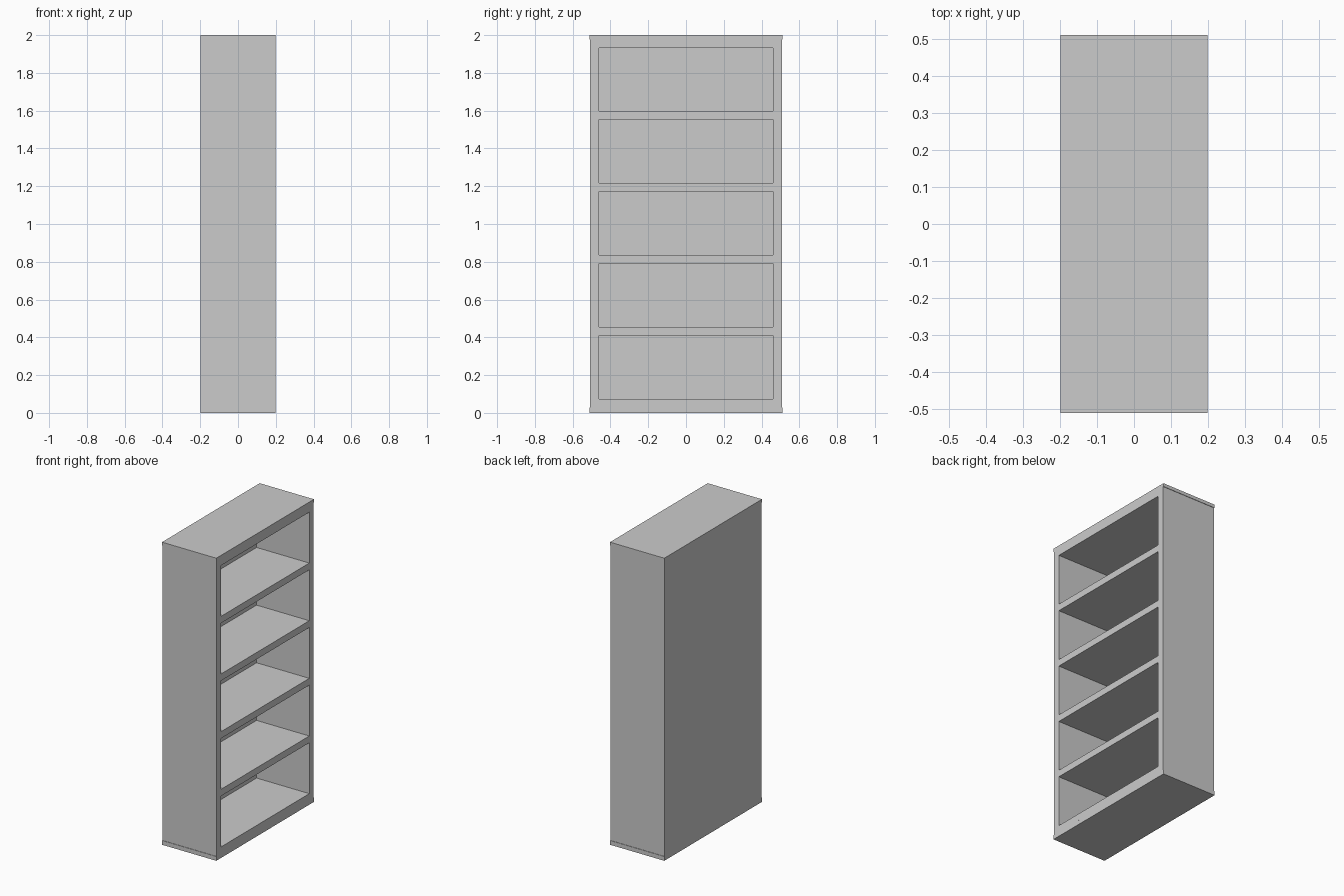
import bpy
import bmesh

cube = bpy.data.objects.get("Cube")
if cube:
    bpy.data.objects.remove(cube, do_unlink=True)

# Single painted grey finish
GREY = (0.6, 0.6, 0.6, 1.0)
grey = bpy.data.materials.new("grey paint")
grey.use_nodes = True
grey.diffuse_color = GREY
grey.node_tree.nodes["Principled BSDF"].inputs["Base Color"].default_value = GREY

# Main dimensions
HX = 0.1985          # half depth
HY = 0.507           # half width of the body
CAP_Y = 0.51         # half width of the top and bottom plates
INNER = 0.461        # inside face of the side walls
BACK = -0.187        # inside face of the back panel
HEIGHT = 2.0
BASE = 0.028         # underside of the lowest board
THICK = 0.045        # board thickness
PITCH = 0.381        # board spacing
COUNT = 6


def prism(name, outline, z0, z1):
    """Extrude a flat outline from z0 up to z1."""
    bm = bmesh.new()
    face = bm.faces.new([bm.verts.new((x, y, z0)) for x, y in outline])
    grown = bmesh.ops.extrude_face_region(bm, geom=[face])
    top = [v for v in grown["geom"] if isinstance(v, bmesh.types.BMVert)]
    bmesh.ops.translate(bm, verts=top, vec=(0, 0, z1 - z0))
    bmesh.ops.recalc_face_normals(bm, faces=bm.faces)
    mesh = bpy.data.meshes.new(name)
    bm.to_mesh(mesh)
    bm.free()
    mesh.materials.append(grey)
    obj = bpy.data.objects.new(name, mesh)
    bpy.context.collection.objects.link(obj)
    return obj


def rect(x0, x1, y0, y1):
    return [(x0, y0), (x1, y0), (x1, y1), (x0, y1)]


# Boards: end boards are full, middle ones are notched around the back panel
full = rect(-HX, HX, -HY, HY)
notched = [(-HX, -HY), (HX, -HY), (HX, HY), (-HX, HY),
           (-HX, INNER), (BACK, INNER), (BACK, -INNER), (-HX, -INNER)]
levels = [BASE + PITCH * i for i in range(COUNT)]
for i, z in enumerate(levels):
    end = i in (0, COUNT - 1)
    prism(f"shelf_{i + 1}", full if end else notched, z, z + THICK)

# Side walls between neighbouring boards
for i in range(COUNT - 1):
    low, high = levels[i] + THICK, levels[i + 1]
    prism(f"right_wall_{i + 1}", rect(-HX, HX, -HY, -INNER), low, high)
    prism(f"left_wall_{i + 1}", rect(-HX, HX, INNER, HY), low, high)

# Back panel
prism("back_panel", rect(-HX, BACK, -INNER, INNER), levels[0] + THICK, levels[-1])

# Thin top and bottom plates
cap = rect(-HX, HX, -CAP_Y, CAP_Y)
prism("bottom_plate", cap, 0, BASE)
prism("top_plate", cap, levels[-1] + THICK, HEIGHT)
